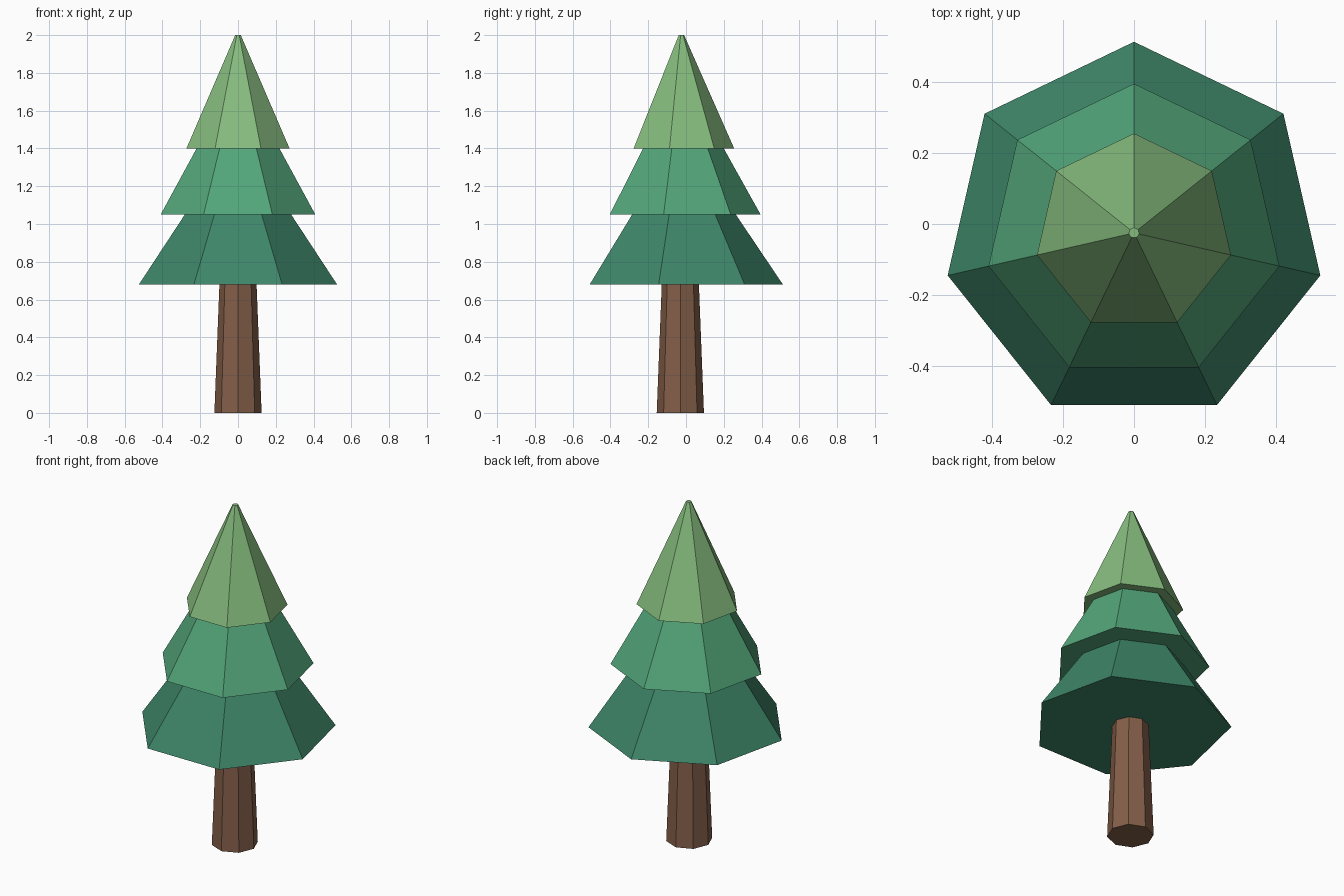
import bpy
import bmesh
from math import sin, cos, tau

if "Cube" in bpy.data.objects:
    bpy.data.objects.remove(bpy.data.objects["Cube"], do_unlink=True)


def make_material(name, rgb):
    """Flat material from 0-255 display values, converted to linear."""
    lin = [((c / 255 + 0.055) / 1.055) ** 2.4 for c in rgb]
    mat = bpy.data.materials.new(name)
    mat.use_nodes = True
    mat.diffuse_color = (*lin, 1)
    bsdf = mat.node_tree.nodes["Principled BSDF"]
    bsdf.inputs["Base Color"].default_value = (*lin, 1)
    bsdf.inputs["Roughness"].default_value = 0.9
    return mat


def make_frustum(name, sides, r_low, r_high, z_low, z_high, mat, y=-0.025):
    """Closed tapered prism with a corner pointing to the back."""
    bm = bmesh.new()
    rings = []
    for r, z in ((r_low, z_low), (r_high, z_high)):
        angles = [tau * i / sides for i in range(sides)]
        rings.append([bm.verts.new((r * sin(a), y + r * cos(a), z)) for a in angles])
    low, high = rings
    bm.faces.new(low)
    bm.faces.new(high)
    for i in range(sides):
        j = (i + 1) % sides
        bm.faces.new((low[i], low[j], high[j], high[i]))
    bmesh.ops.recalc_face_normals(bm, faces=bm.faces)
    mesh = bpy.data.meshes.new(name)
    bm.to_mesh(mesh)
    bm.free()
    mesh.materials.append(mat)
    obj = bpy.data.objects.new(name, mesh)
    bpy.context.collection.objects.link(obj)
    return obj


bark = make_material("brown bark", (132, 95, 73))
dark_green = make_material("dark green", (62, 134, 105))
mid_green = make_material("mid green", (83, 166, 122))
light_green = make_material("light green", (134, 188, 126))

# Tapered eight-sided trunk, its top tucked inside the lowest tier
make_frustum("trunk", 8, 0.125, 0.096, 0, 0.74, bark, y=-0.03)

# Three seven-sided foliage tiers, each top tucked inside the next
make_frustum("lower_foliage", 7, 0.538, 0.255, 0.68, 1.10, dark_green)
make_frustum("middle_foliage", 7, 0.42, 0.197, 1.05, 1.45, mid_green)
make_frustum("upper_foliage", 7, 0.28, 0.015, 1.40, 2.0, light_green)
